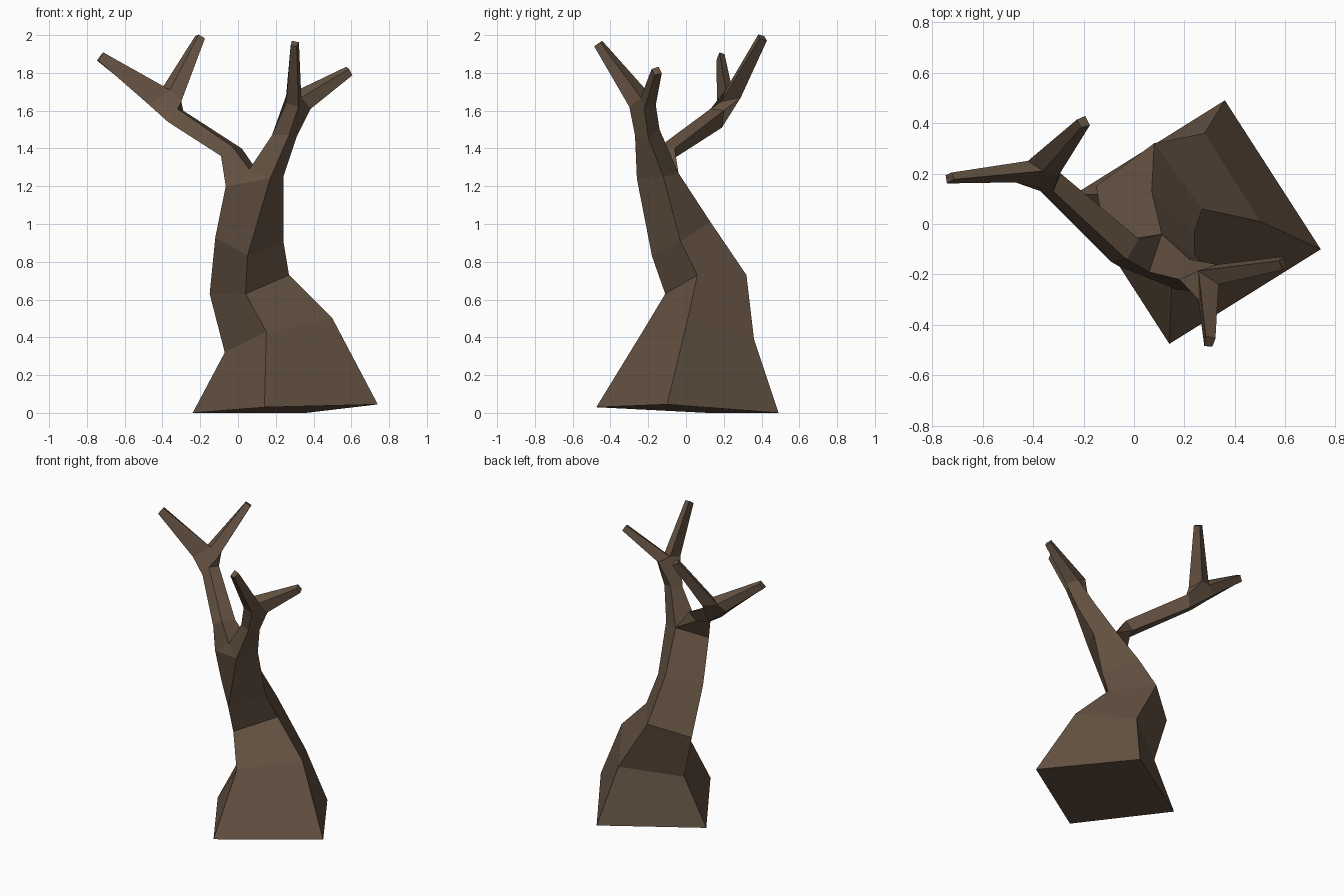
import bpy, bmesh
from mathutils import Vector

if "Cube" in bpy.data.objects:
    bpy.data.objects.remove(bpy.data.objects["Cube"])

bm = bmesh.new()


def pts(*coords):
    return [bm.verts.new(c) for c in coords]


def face(*verts):
    unique = list(dict.fromkeys(verts))
    if len(unique) > 2:
        bm.faces.new(unique)


def bridge(a, b):
    n = len(a)
    for i in range(n):
        j = (i + 1) % n
        face(a[i], a[j], b[j], b[i])


def trunk_ring(b, c, d):
    # four-sided ring; the left corner completes the parallelogram
    b, c, d = Vector(b), Vector(c), Vector(d)
    return pts(b + d - c, b, c, d)


def twig(base, tip, radius=0.029):
    # tapering square twig, ending in a flat tip
    mid = sum((v.co for v in base), Vector()) / 4
    tip = Vector(tip)
    axis = (tip - mid).normalized()
    end = []
    for v in base:
        off = v.co - mid
        off -= axis * off.dot(axis)
        end.append(bm.verts.new(tip + off.normalized() * radius))
    bridge(base, end)
    face(*end)


def fork(ring, joint, crotch, tip_a, tip_b):
    # Y joint: sides with a crotch ridge, then one twig on each side
    p, q, r, s = ring
    jp, jq, jr, js = joint
    cf, cb = crotch
    face(p, q, jq, cf, jp)
    face(r, s, js, cb, jr)
    face(q, r, jr, jq)
    face(s, p, jp, js)
    twig([jp, cf, cb, js], tip_a)
    twig([cf, jq, jr, cb], tip_b)


# Trunk, from flared base upwards
rings = [
    trunk_ring((0.14, -0.475, 0.03), (0.74, -0.10, 0.045), (0.36, 0.49, 0.0)),
    trunk_ring((0.15, -0.23, 0.43), (0.50, 0.01, 0.50), (0.28, 0.36, 0.39)),
    trunk_ring((0.04, -0.11, 0.63), (0.27, 0.06, 0.73), (0.08, 0.32, 0.73)),
    trunk_ring((0.05, -0.18, 0.83), (0.24, -0.03, 0.91), (0.07, 0.13, 1.01)),
    pts((-0.065, -0.165, 1.20), (0.17, -0.26, 1.24),
        (0.24, -0.12, 1.25), (0.11, -0.04, 1.27)),
]
rings[0][0].co.z = 0.0
face(*rings[0])
for low, high in zip(rings, rings[1:]):
    bridge(low, high)

# Main split of the trunk
left, front, right, back = rings[-1]
split, = pts((0.06, -0.19, 1.29))
face(left, split, front)

# Right bough and its fork
r1 = pts((0.18, -0.22, 1.47), (0.27, -0.27, 1.47),
         (0.31, -0.20, 1.46), (0.22, -0.14, 1.50))
bridge([split, front, right, back], r1)
fork(r1[1:] + r1[:1],
     pts((0.32, -0.30, 1.62), (0.385, -0.22, 1.61),
         (0.33, -0.16, 1.63), (0.255, -0.30, 1.64)),
     pts((0.335, -0.24, 1.67), (0.255, -0.185, 1.68)),
     (0.297, -0.465, 1.955), (0.59, -0.155, 1.81))

# Left bough and its fork
l1 = pts((-0.09, -0.15, 1.36), (-0.03, -0.14, 1.41),
         (0.02, -0.06, 1.40), (-0.04, -0.06, 1.35))
l2 = pts((-0.37, 0.13, 1.54), (-0.32, 0.13, 1.61),
         (-0.29, 0.20, 1.60), (-0.31, 0.19, 1.51))
bridge([left, split, back, back], l1)
bridge(l1, l2)
fork(l2,
     pts((-0.47, 0.165, 1.63), (-0.30, 0.19, 1.65),
         (-0.33, 0.29, 1.67), (-0.48, 0.235, 1.65)),
     pts((-0.36, 0.21, 1.71), (-0.42, 0.25, 1.69)),
     (-0.73, 0.18, 1.885), (-0.20, 0.405, 1.987))

bmesh.ops.recalc_face_normals(bm, faces=bm.faces[:])
mesh = bpy.data.meshes.new("bare_tree")
bm.to_mesh(mesh)
bm.free()

# Bark colour
bark = bpy.data.materials.new("bark")
bark.diffuse_color = (0.13, 0.085, 0.055, 1)
bark.use_nodes = True
bark.node_tree.nodes["Principled BSDF"].inputs["Base Color"].default_value = bark.diffuse_color
mesh.materials.append(bark)
bpy.context.collection.objects.link(bpy.data.objects.new("bare_tree", mesh))
